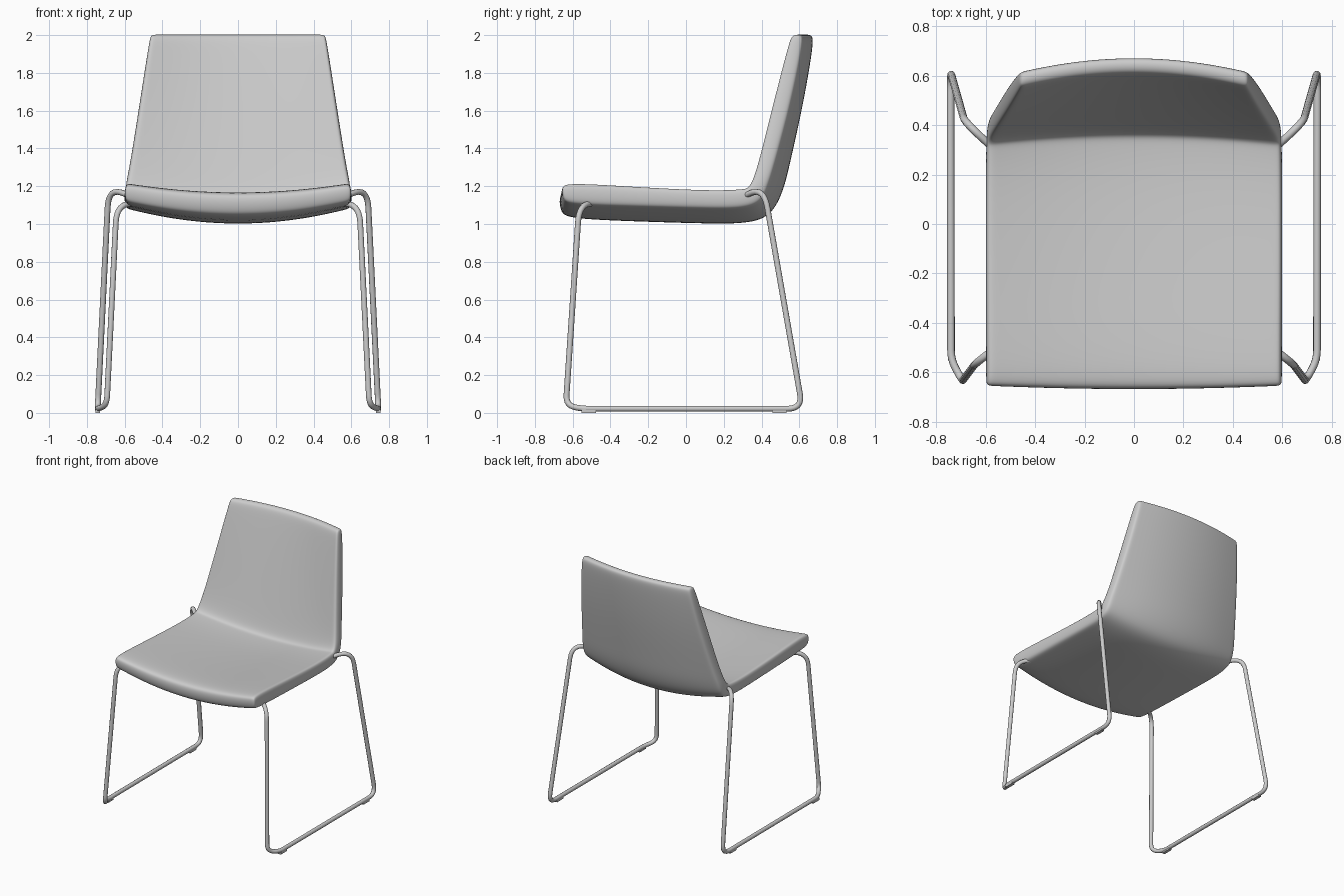
import bpy, bmesh
from mathutils import Vector

if "Cube" in bpy.data.objects:
    bpy.data.objects.remove(bpy.data.objects["Cube"])

grey = bpy.data.materials.new("light grey")
grey.diffuse_color = (0.6, 0.6, 0.6, 1)
grey.use_nodes = True
grey.node_tree.nodes["Principled BSDF"].inputs["Base Color"].default_value = grey.diffuse_color


def add_object(name, bm):
    mesh = bpy.data.meshes.new(name)
    bmesh.ops.recalc_face_normals(bm, faces=bm.faces)
    for f in bm.faces:
        f.smooth = True
    bm.to_mesh(mesh)
    bm.free()
    mesh.materials.append(grey)
    ob = bpy.data.objects.new(name, mesh)
    bpy.context.collection.objects.link(ob)
    return ob


# Padded seat and backrest: one folded slab, bowed from side to side.
# Station: inner y, z / outer y, z / half width / edge shift of inner dy, dz / outer dy, dz
stations = [
    (-.675, 1.145, -.665, 1.06, .600, .015, .055, .015, .070),
    (-.635, 1.175, -.625, 1.025, .600, .005, .050, .005, .080),
    (-.25, 1.145, -.25, 1.010, .602, 0, .055, 0, .085),
    (.15, 1.120, .15, .998, .602, 0, .060, 0, .085),
    (.325, 1.125, .31, 1.000, .600, -.02, .065, -.01, .085),
    (.362, 1.130, .45, 1.030, .598, -.04, .065, -.05, .085),
    (.385, 1.180, .520, 1.175, .594, -.04, .040, -.085, .04),
    (.425, 1.320, .553, 1.320, .572, -.045, 0, -.085, 0),
    (.515, 1.650, .627, 1.650, .520, -.055, 0, -.070, 0),
    (.600, 1.960, .678, 1.960, .472, -.060, 0, -.060, 0),
    (.618, 2.004, .672, 2.004, .462, -.060, 0, -.060, 0),
]
columns = [-1, -.94, -.65, -.33, 0, .33, .65, .94, 1]
bm = bmesh.new()
rings = []
for iy, iz, oy, oz, w, idy, idz, ody, odz in stations:
    inner = [bm.verts.new((u * w, iy + idy * u * u, iz + idz * u * u)) for u in columns]
    outer = [bm.verts.new((u * w, oy + ody * u * u, oz + odz * u * u)) for u in columns]
    rings.append((inner, outer))
n = len(columns)
for (i0, o0), (i1, o1) in zip(rings, rings[1:]):
    loop0, loop1 = i0 + o0[::-1], i1 + o1[::-1]
    for k in range(2 * n):
        j = (k + 1) % (2 * n)
        bm.faces.new((loop0[k], loop0[j], loop1[j], loop1[k]))
for inner, outer in (rings[0], rings[-1]):
    for k in range(n - 1):
        bm.faces.new((inner[k], inner[k + 1], outer[k + 1], outer[k]))
shell = add_object("seat_and_backrest", bm)
sub = shell.modifiers.new("smooth", 'SUBSURF')
sub.levels = sub.render_levels = 3


def rounded_path(points, radii, steps=8):
    """Replace every inner corner of a polyline by a smooth bend."""
    pts = [Vector(p) for p in points]
    path = [pts[0]]
    for a, b, c, r in zip(pts, pts[1:], pts[2:], radii):
        p, q = b + (a - b).normalized() * r, b + (c - b).normalized() * r
        for i in range(steps + 1):
            t = i / steps
            path.append(p * (1 - t) ** 2 + b * 2 * t * (1 - t) + q * t * t)
    return path + [pts[-1]]


# Sled legs: one bent tube on each side
leg_points = [(.48, -.44, 1.108), (.642, -.565, 1.108), (.695, -.636, .04),
              (.741, -.55, .022), (.743, .617, .022), (.685, .412, 1.195),
              (.54, .28, 1.135)]
for side, s in (("right", 1), ("left", -1)):
    path = rounded_path(leg_points, (.10, .055, .04, .08, .11))
    curve = bpy.data.curves.new(side + "_sled_leg", 'CURVE')
    curve.dimensions = '3D'
    curve.bevel_depth = .0155
    curve.bevel_resolution = 3
    curve.use_fill_caps = True
    spline = curve.splines.new('POLY')
    spline.points.add(len(path) - 1)
    for pt, co in zip(spline.points, path):
        pt.co = (co.x * s, co.y, co.z, 1)
    spline.use_smooth = True
    curve.materials.append(grey)
    bpy.context.collection.objects.link(bpy.data.objects.new(side + "_sled_leg", curve))

    # Small floor glides under the runner
    for end, y in (("front", -.515), ("rear", .495)):
        bm = bmesh.new()
        bmesh.ops.create_cube(bm, size=1)
        for v in bm.verts:
            v.co = (s * .742 + v.co.x * .024, y + v.co.y * .075, .01 + v.co.z * .02)
        glide = add_object(f"{side}_{end}_glide", bm)
        for f in glide.data.polygons:
            f.use_smooth = False
